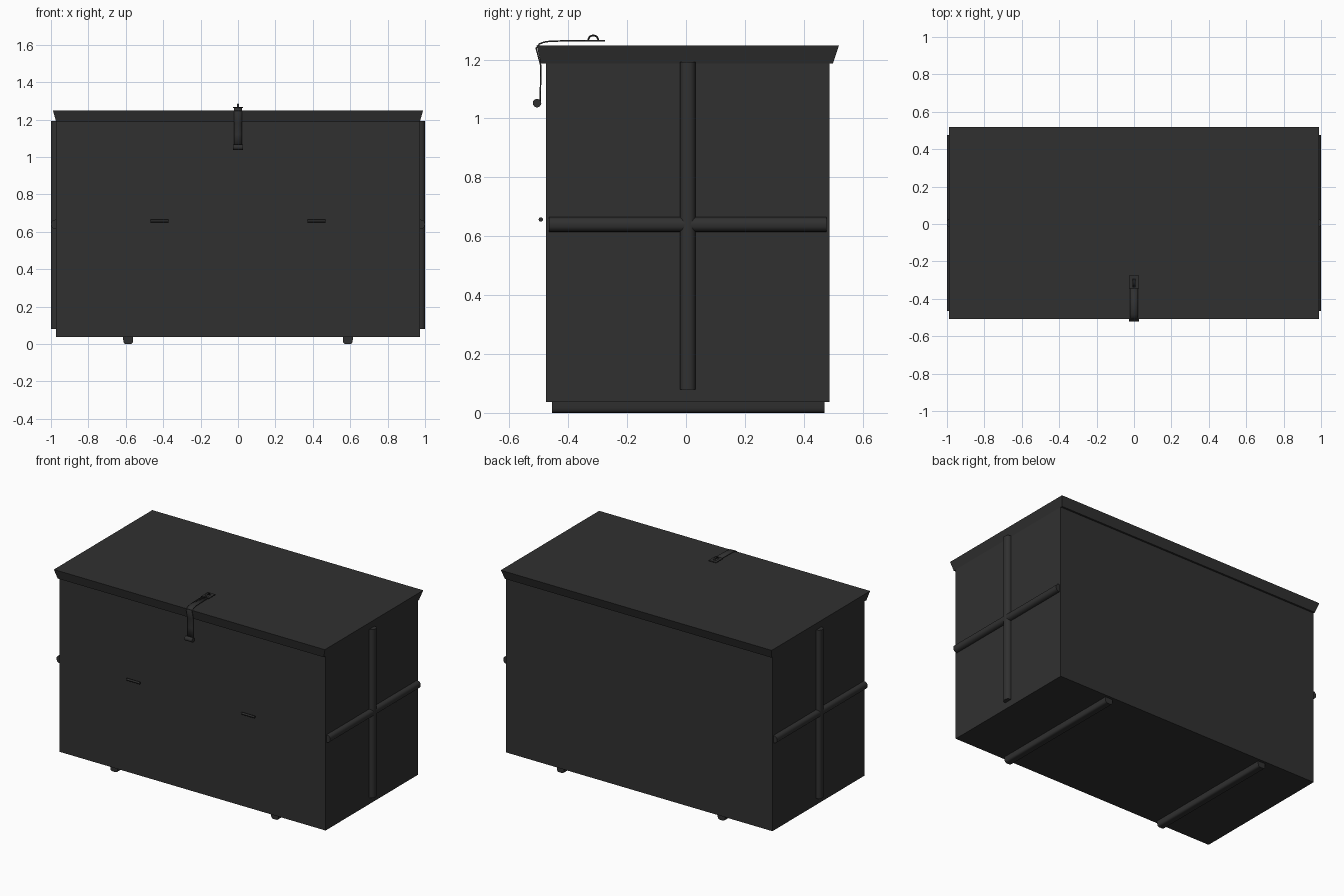
import bpy, bmesh
from math import sin, cos, pi
from mathutils import Matrix, Vector

if "Cube" in bpy.data.objects:
    bpy.data.objects.remove(bpy.data.objects["Cube"])

CY = 0.006
mat = bpy.data.materials.new("black_plastic")
mat.diffuse_color = (0.03, 0.03, 0.03, 1)
mat.use_nodes = True
mat.node_tree.nodes["Principled BSDF"].inputs["Base Color"].default_value = mat.diffuse_color


def make(name, verts, faces, smooth=False):
    me = bpy.data.meshes.new(name)
    me.from_pydata([tuple(v) for v in verts], [], faces)
    bm = bmesh.new()
    bm.from_mesh(me)
    bmesh.ops.recalc_face_normals(bm, faces=bm.faces)
    bm.to_mesh(me)
    bm.free()
    me.materials.append(mat)
    ob = bpy.data.objects.new(name, me)
    bpy.context.collection.objects.link(ob)
    if smooth:
        bpy.ops.object.select_all(action='DESELECT')
        ob.select_set(True)
        bpy.context.view_layer.objects.active = ob
        bpy.ops.object.shade_smooth_by_angle()
    return ob


def prism(name, ring_a, ring_b, smooth=False):
    n = len(ring_a)
    faces = [(i, (i + 1) % n, n + (i + 1) % n, n + i) for i in range(n)]
    faces += [tuple(range(n))[::-1], tuple(range(n, 2 * n))]
    return make(name, list(ring_a) + list(ring_b), faces, smooth)


def rect(hx, y0, y1, z):
    return [Vector(p) for p in ((-hx, y0, z), (hx, y0, z), (hx, y1, z), (-hx, y1, z))]


def round_bar(name, start, end, out, width, depth, square=0.8, steps=10):
    """Rounded rib from start to end, bulging along out."""
    start, end, out = Vector(start), Vector(end), Vector(out)
    side = (end - start).normalized().cross(out)
    prof = []
    for i in range(steps + 1):
        c, s = cos(pi * i / steps), max(0, sin(pi * i / steps))
        prof.append(side * (width / 2 * abs(c) ** square * (1 if c > 0 else -1))
                    + out * (depth * s ** square))
    return prism(name, [start + p for p in prof], [end + p for p in prof], True)


def rod(name, centre, radius, length, sides=12):
    ring = [Vector((0, radius * cos(2 * pi * i / sides), radius * sin(2 * pi * i / sides)))
            for i in range(sides)]
    c, h = Vector(centre), Vector((length / 2, 0, 0))
    return prism(name, [c - h + r for r in ring], [c + h + r for r in ring], True)


# body and flared lid
prism("body", rect(0.972, -0.475, 0.487, 0.037), rect(0.972, -0.475, 0.487, 1.19))
prism("lid", rect(0.972, -0.493, 0.499, 1.187), rect(0.989, -0.507, 0.519, 1.247))

for s, tag in ((-1, "left"), (1, "right")):
    # crossed ribs on each end
    round_bar("vertical_rib_" + tag, (s * 0.97, CY, 0.08), (s * 0.97, CY, 1.192),
              (s, 0, 0), 0.054, 0.03)
    round_bar("horizontal_rib_" + tag, (s * 0.97, -0.465, 0.64), (s * 0.97, 0.477, 0.64),
              (s, 0, 0), 0.05, 0.029)
    # floor runners
    round_bar("runner_" + tag, (s * 0.587, -0.455, 0.04), (s * 0.587, 0.47, 0.04),
              (0, 0, -1), 0.054, 0.04, 0.45)
    # front grip bars
    rod("grip_" + tag, (s * 0.419, -0.493, 0.657), 0.0075, 0.096)

# latch strap bent over the lid edge
path = [(-0.495, 1.05), (-0.494, 1.12), (-0.494, 1.183), (-0.509, 1.238), (-0.498, 1.253),
        (-0.483, 1.259), (-0.46, 1.2625), (-0.345, 1.2645)]
verts = [(x, y, z) for y, z in path for x in (-0.021, 0.021)]
strap = make("latch_strap", verts, [(2 * i, 2 * i + 1, 2 * i + 3, 2 * i + 2)
                                    for i in range(len(path) - 1)], True)
# slotted plate at the end of the strap
plate = make("latch_plate", rect(0.027, -0.345, -0.275, 1.2645) + rect(0.009, -0.336, -0.294, 1.2645),
             [(i, (i + 1) % 4, 4 + (i + 1) % 4, 4 + i) for i in range(4)])
for ob in (strap, plate):
    m = ob.modifiers.new("thickness", 'SOLIDIFY')
    m.thickness = 0.005
    m.offset = 0

# hinge barrel at the bottom of the strap
rod("latch_barrel", (0, -0.506, 1.052), 0.0145, 0.056, 14)

# staple arch through the slot
n, k = 10, 8
verts, faces = [], []
for i in range(n + 1):
    a = pi * i / n
    for j in range(k):
        b = 2 * pi * j / k
        r = 0.017 + 0.003 * cos(b)
        verts.append((0.006 * sin(b), -0.315 + r * cos(a), 1.265 + r * sin(a)))
faces = [(i * k + j, i * k + (j + 1) % k, (i + 1) * k + (j + 1) % k, (i + 1) * k + j)
         for i in range(n) for j in range(k)]
faces += [tuple(range(k)), tuple(range(n * k, n * k + k))]
make("latch_staple", verts, faces, True)
